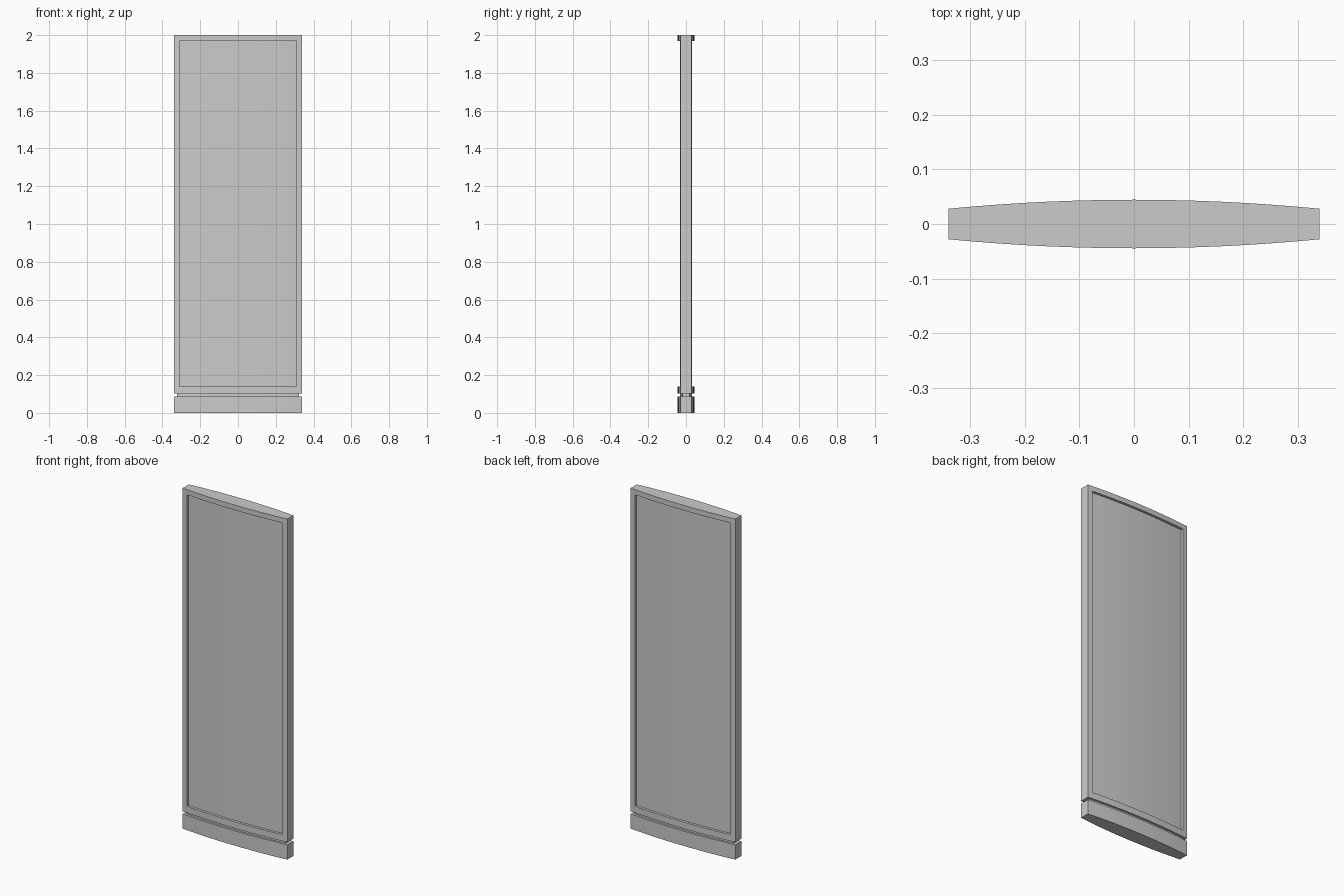
import bpy, bmesh

if "Cube" in bpy.data.objects:
    bpy.data.objects.remove(bpy.data.objects["Cube"])

R = (0.34 ** 2 + 0.0165 ** 2) / (2 * 0.0165)   # radius of the bowed faces
MID = 0.0445                                   # half depth at the centre


def half_depth(x):
    return MID - R + (R * R - x * x) ** 0.5


def lens_column(name, half_w, levels, inset=0.0, recess=None):
    """Stack of lens-shaped sections; recess = (half width, z0, z1, depth)."""
    inner = recess[0] if recess else half_w * 0.9
    n = 12
    xs = [-half_w] + [-inner + 2 * inner * i / n for i in range(n + 1)] + [half_w]
    ring = [(x, -(half_depth(x) - inset)) for x in xs]
    ring += [(x, half_depth(x) - inset) for x in reversed(xs)]
    bm = bmesh.new()
    rows = [[bm.verts.new((x, y, z)) for x, y in ring] for z in levels]
    m = len(ring)
    for a, b in zip(rows, rows[1:]):
        for i in range(m):
            j = (i + 1) % m
            bm.faces.new((a[i], a[j], b[j], b[i]))
    bm.faces.new(rows[0][::-1])
    bm.faces.new(rows[-1])
    bm.normal_update()
    if recess:
        hw, z0, z1, depth = recess
        for side in (-1, 1):
            faces = []
            for f in bm.faces:
                c = f.calc_center_median()
                if f.normal.y * side > 0.5 and abs(c.x) < hw and z0 < c.z < z1:
                    faces.append(f)
            res = bmesh.ops.extrude_face_region(bm, geom=faces)
            verts = [g for g in res["geom"] if isinstance(g, bmesh.types.BMVert)]
            bmesh.ops.translate(bm, verts=verts, vec=(0, -side * depth, 0))
            old = [f for f in faces if f.is_valid]
            if old:
                bmesh.ops.delete(bm, geom=old, context='FACES')
    bmesh.ops.recalc_face_normals(bm, faces=bm.faces)
    me = bpy.data.meshes.new(name)
    bm.to_mesh(me)
    bm.free()
    ob = bpy.data.objects.new(name, me)
    bpy.context.collection.objects.link(ob)
    bpy.ops.object.select_all(action='DESELECT')
    ob.select_set(True)
    bpy.context.view_layer.objects.active = ob
    bpy.ops.object.shade_smooth_by_angle(angle=0.5)
    return ob


# plinth at the bottom
lens_column("base", 0.34, [0.0, 0.087])
# recessed shadow gap between plinth and body
lens_column("gap_core", 0.322, [0.087, 0.102], inset=0.012)
# framed sign body with recessed panels front and back
lens_column("sign_body", 0.34, [0.102, 0.14, 1.97, 2.0],
            recess=(0.31, 0.14, 1.97, 0.015))
